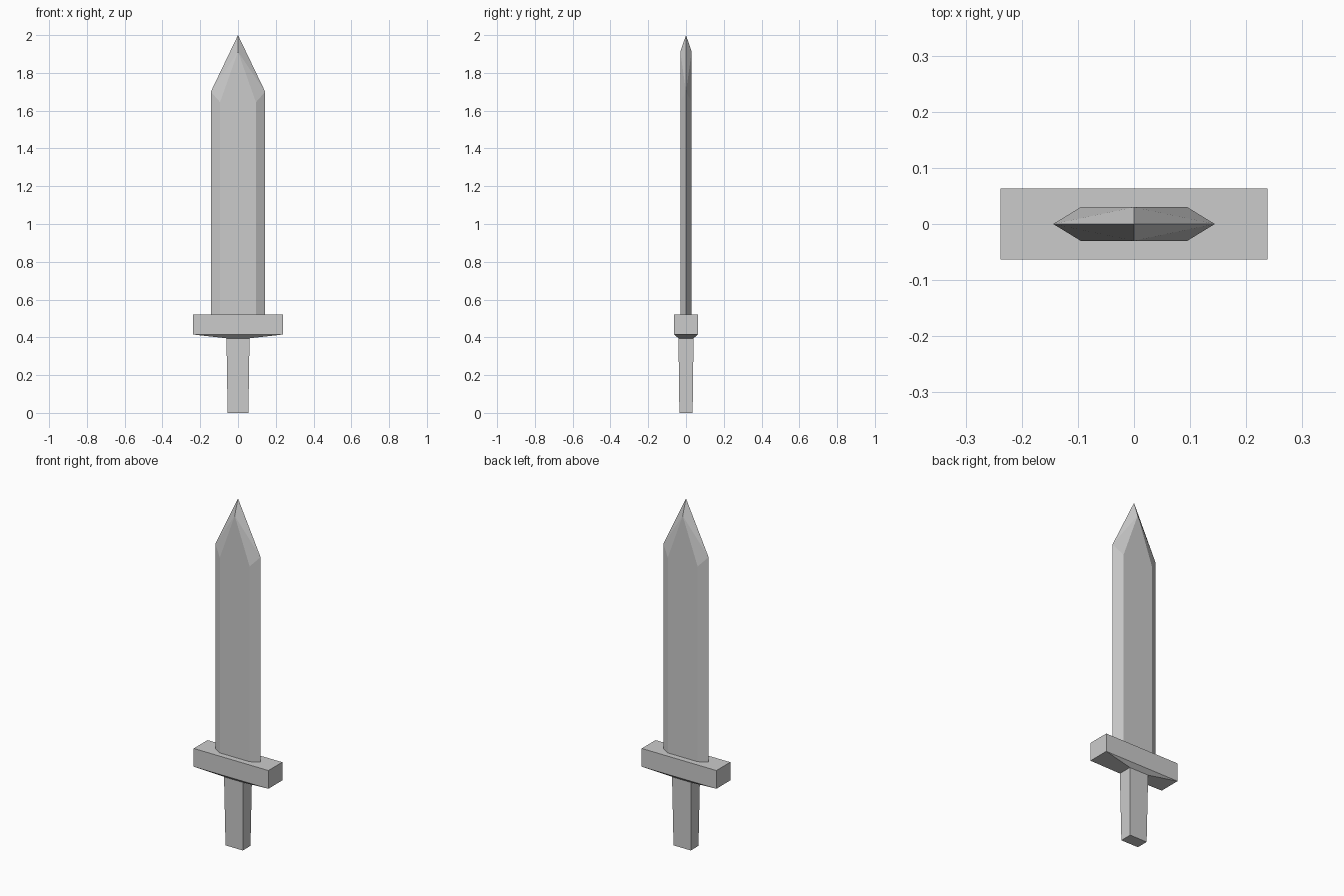
import bpy, bmesh

if "Cube" in bpy.data.objects:
    bpy.data.objects.remove(bpy.data.objects["Cube"])


def finish(name, bm):
    bmesh.ops.recalc_face_normals(bm, faces=bm.faces)
    mesh = bpy.data.meshes.new(name)
    bm.to_mesh(mesh)
    bm.free()
    obj = bpy.data.objects.new(name, mesh)
    bpy.context.collection.objects.link(obj)
    return obj


def rect_loft(name, sections):
    """Closed loft through rectangles given as (half_x, half_y, z)."""
    bm = bmesh.new()
    rings = [[bm.verts.new((sx * hx, sy * hy, z))
              for sx, sy in ((-1, -1), (1, -1), (1, 1), (-1, 1))]
             for hx, hy, z in sections]
    for a, b in zip(rings, rings[1:]):
        for i in range(4):
            j = (i + 1) % 4
            bm.faces.new((a[i], a[j], b[j], b[i]))
    bm.faces.new(rings[0])
    bm.faces.new(rings[-1])
    return finish(name, bm)


# Tapered handle and crossguard with a shallow sloped underside
rect_loft("grip", [(0.055, 0.035, 0.0), (0.061, 0.04, 0.397)])
rect_loft("crossguard", [(0.061, 0.04, 0.395), (0.238, 0.063, 0.415), (0.238, 0.063, 0.52)])

# Blade: hexagonal section with flat sides, bevelled edges and a faceted point
EDGE, FLAT, THICK, BASE = 0.144, 0.095, 0.03, 0.515
bm = bmesh.new()
tip = bm.verts.new((0, 0, 2.0))
edge = {s: [bm.verts.new((s * EDGE, 0, z)) for z in (BASE, 1.70)] for s in (-1, 1)}
base = {}
for side in (-1, 1):
    y = side * THICK
    peak = bm.verts.new((0, y, 1.912))
    flat = {s: [bm.verts.new((s * FLAT, y, z)) for z in (BASE, 1.645)] for s in (-1, 1)}
    bm.faces.new((flat[-1][0], flat[1][0], flat[1][1], peak, flat[-1][1]))
    for s in (-1, 1):
        bm.faces.new((flat[s][0], edge[s][0], edge[s][1], flat[s][1]))
        bm.faces.new((flat[s][1], edge[s][1], peak))
        bm.faces.new((peak, edge[s][1], tip))
    base[side] = flat
bm.faces.new((edge[-1][0], base[-1][-1][0], base[-1][1][0],
              edge[1][0], base[1][1][0], base[1][-1][0]))
finish("blade", bm)
